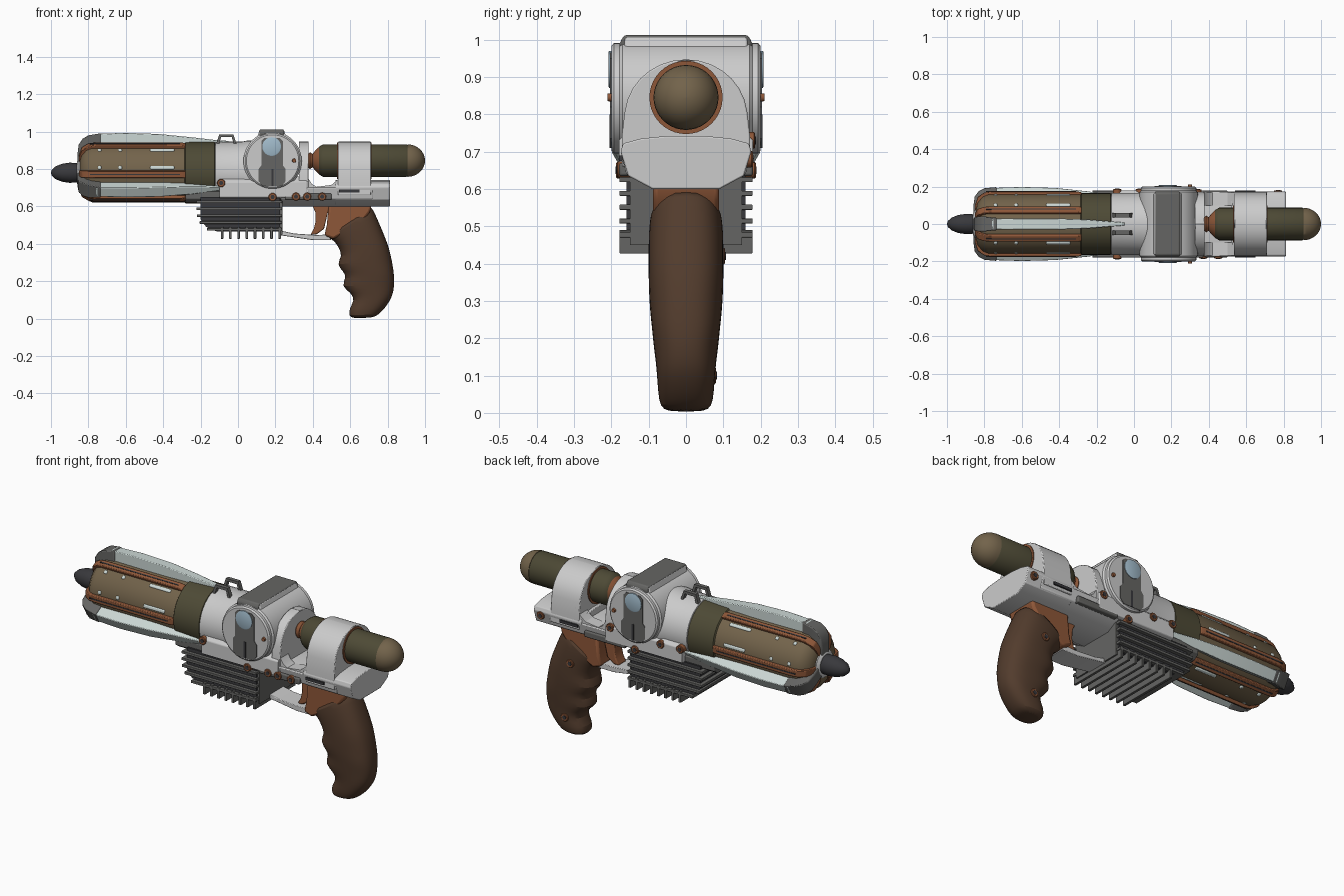
import bpy, bmesh
from math import sin, cos, pi, radians

def material(name, r, g, b):
    m = bpy.data.materials.new(name)
    m.diffuse_color = (r, g, b, 1)
    return m

TAN = material("tan", .17, .125, .07)
OLIVE = material("olive", .075, .068, .036)
COPPER = material("copper", .27, .095, .04)
BROWN = material("brown", .085, .045, .026)
DARK = material("dark", .04, .04, .045)
PALE = material("pale", .6, .68, .66)
BLUE = material("glass", .36, .5, .6)
STEEL = material("steel", .13, .13, .125)
AXIS = .78      # barrel axis height
TANK = .845     # rear cylinder axis height

def loft(name, rings, mat=None, bevel=0, subsurf=0):
    """Skin a list of point rings and cap both ends."""
    bm = bmesh.new()
    vs = [[bm.verts.new(p) for p in ring] for ring in rings]
    n = len(rings[0])
    for a, b in zip(vs, vs[1:]):
        for i in range(n):
            j = (i + 1) % n
            bm.faces.new((a[i], a[j], b[j], b[i]))
    bm.faces.new(vs[0][::-1])
    bm.faces.new(vs[-1])
    bmesh.ops.recalc_face_normals(bm, faces=bm.faces)
    me = bpy.data.meshes.new(name)
    bm.to_mesh(me)
    bm.free()
    ob = bpy.data.objects.new(name, me)
    bpy.context.collection.objects.link(ob)
    if mat:
        me.materials.append(mat)
    if bevel:
        mod = ob.modifiers.new("bevel", "BEVEL")
        mod.width, mod.segments, mod.limit_method = bevel, 2, "ANGLE"
    if subsurf:
        mod = ob.modifiers.new("smooth", "SUBSURF")
        mod.levels = mod.render_levels = subsurf
    return ob

def side(name, pts, y0, y1, mat=None, bevel=0):      # x-z profile pushed along y
    return loft(name, [[(x, y, z) for x, z in pts] for y in (y0, y1)], mat, bevel)

def section(name, half, x0, x1, mat=None, bevel=0):  # mirrored y-z profile pushed along x
    pts = half + [(-y, z) for y, z in reversed(half)]
    return loft(name, [[(x, y, z) for y, z in pts] for x in (x0, x1)], mat, bevel)

def box(name, x0, x1, y0, y1, z0, z1, mat=None, bevel=0):
    return side(name, [(x0, z0), (x1, z0), (x1, z1), (x0, z1)], y0, y1, mat, bevel)

def lathe(name, prof, cz, mat=None, n=40):           # turned about an x axis
    return loft(name, [[(x, max(r, .001) * sin(2*pi*i/n), cz + max(r, .001) * cos(2*pi*i/n))
                        for i in range(n)] for x, r in prof], mat)

def disc(name, x, z, prof, mat=None, n=40):          # turned about a y axis
    return loft(name, [[(x + r * cos(2*pi*i/n), y, z + r * sin(2*pi*i/n))
                        for i in range(n)] for y, r in prof], mat)

def around(name, sects, deg, mat=None, bevel=0):
    """Bar of sections (x, inner r, outer r, half width) at an angle about the barrel."""
    a = radians(deg)
    def p(x, r, t):
        return (x, r * sin(a) + t * cos(a), AXIS + r * cos(a) - t * sin(a))
    return loft(name, [[p(x, ri, -w), p(x, ri, w), p(x, ro, w), p(x, ro, -w)]
                       for x, ri, ro, w in sects], mat, bevel)

# Barrel, nose and collars
lathe("nose", [(-1, 0), (-.995, .016), (-.975, .034), (-.94, .048), (-.9, .054),
               (-.86, .052), (-.82, .045)], AXIS, DARK, 32)
lathe("nose_collar", [(-.86, .06), (-.85, .075), (-.82, .085)], AXIS)
lathe("barrel", [(-.845, .08), (-.835, .115), (-.81, .145), (-.78, .158), (-.27, .158)], AXIS, TAN)
lathe("barrel_sleeve", [(-.285, .158), (-.28, .165), (-.125, .165), (-.12, .158)], AXIS, OLIVE)
lathe("receiver_tube", [(-.125, .155), (-.12, .166), (.02, .166), (.05, .172), (.1, .172)], AXIS)

# Three pale fins with grey tips, paired copper rails, panel studs
for k in range(3):
    a = 120 * k
    around(f"fin_{k}", [(-.76, .1, .208, .028), (-.6, .1, .213, .03), (-.42, .11, .207, .03),
                        (-.25, .13, .19, .024), (-.12, .15, .175, .013), (-.05, .16, .17, .008)],
           a, PALE, .004)
    around(f"fin_tip_{k}", [(-.858, .04, .1, .03), (-.852, .04, .15, .036), (-.83, .04, .182, .04),
                            (-.8, .06, .2, .04), (-.735, .1, .211, .033)], a, STEEL, .006)
    for s in (-1, 1):
        around(f"rail_{k}_{s}", [(-.85, .05, .1, .016), (-.835, .08, .145, .018),
                                 (-.8, .13, .168, .019), (-.76, .14, .174, .019),
                                 (-.3, .14, .174, .019), (-.28, .14, .168, .019)],
               a + s * 27, COPPER, .004)
        around(f"rail_groove_{k}_{s}", [(-.79, .13, .176, .003), (-.31, .13, .176, .003)],
               a + s * 27, DARK)
        b = a + s * 80
        for x0, x1 in ((-.75, -.73), (-.64, -.62), (-.47, -.34)):
            around(f"panel_slot_{k}_{s}_{x0}", [(x0, .14, .162, .01), (x1, .14, .162, .01)],
                   b, PALE, .006)

# Twin carry loops on the receiver
for y in (-.047, .047):
    for n, pts in (("front", [(-.125, .91), (-.1, .985), (-.09, .972), (-.108, .91)]),
                   ("top", [(-.1, .985), (-.025, .985), (-.032, .97), (-.092, .97)]),
                   ("rear", [(-.025, .985), (0, .91), (-.016, .91), (-.034, .972)])):
        side(f"loop_{n}_{y}", pts, y - .011, y + .011, STEEL)

# Round central housing with side dials
disc("housing", .185, .843, [(-.178, .148), (-.17, .156), (.17, .156), (.178, .148)], n=48)
section("housing_cap", [(.15, .88), (.176, .9), (.176, .995), (.165, 1.012)], .115, .245, STEEL, .006)
side("housing_shoulder", [(.09, .93), (.115, 1.008), (.245, 1.008), (.275, .93)], -.165, .165, None, .006)
for s in (-1, 1):
    disc(f"dial_{s}", .185, .843, [(s*.16, .148), (s*.193, .148), (s*.2, .14)], n=48)
    side(f"dial_panel_{s}", [(.11, .735), (.13, .71), (.235, .71), (.255, .735), (.255, .8), (.24, .82),
                             (.24, .95), (.225, .965), (.14, .965), (.125, .95), (.125, .82), (.11, .8)],
         s*.19, s*.203, STEEL)
    box(f"dial_slot_{s}", .178, .19, s*.195, s*.205, .71, .8, DARK)
    disc(f"dial_window_{s}", .18, .92, [(s*.19, .05), (s*.206, .05), (s*.208, .045)], BLUE)
    disc(f"dial_pin_{s}", .3, .845, [(s*.19, .012), (s*.21, .01)], COPPER, 12)

# Lower frame
section("frame_main", [(.09, .6), (.16, .64), (.175, .7), (.16, .705)], .23, .72, None, .004)
section("frame_front", [(.13, .635), (.18, .65), (.18, .73), (.15, .76)], -.1, .37, None, .004)
section("frame_rail", [(.12, .62), (.15, .64), (.15, .68), (.1, .69)], -.28, .25, STEEL, .004)
rear = [(.09, .6), (.155, .635), (.175, .7), (.168, .722), (.12, .735), (.05, .742)]
section("frame_rear", rear, .52, .812, None, .004)

# Saddle plates that hold the rear cylinder
dome = [(.172, .66), (.172, .74)] + [(.165 * cos(t), .79 + .157 * sin(t))
                                     for t in [radians(6 + 12 * i) for i in range(8)]]
section("front_saddle", dome, .325, .378, None, .004)
section("rear_saddle", dome, .535, .71, None, .004)
for s in (-1, 1):
    side(f"saddle_web_{s}", [(.37, .68), (.56, .68), (.56, .78), (.53, .74), (.5, .715), (.42, .705),
                             (.395, .72), (.37, .76)], s*.1, s*.168)
    box(f"frame_strip_{s}", .54, .65, s*.16, s*.18, .675, .69, DARK)
    box(f"side_plate_{s}", .25, .5, s*.15, s*.179, .635, .67, STEEL, .006)

# Rear cylinder
lathe("tank_neck", [(.37, .03), (.385, .045), (.4, .035), (.42, .035)], TANK, COPPER, 24)
lathe("tank_nozzle", [(.395, .03), (.41, .05), (.43, .07), (.455, .086)], TANK, COPPER)
lathe("tank", [(.425, .062), (.435, .075), (.455, .087), (.9, .087), (.905, .084)], TANK, OLIVE)
lathe("tank_dome", [(.905, .087)] + [(.905 + .095 * sin(t), .087 * cos(t))
                                     for t in [pi / 2 * i / 8 for i in range(9)]], TANK, TAN)
lathe("tank_lining", [(.53, .098), (.715, .098)], TANK, COPPER)

# Cooling block with side fins and bottom teeth
side("cooler_core", [(-.2, .65), (-.2, .53), (-.17, .49), (-.11, .465), (.225, .465), (.225, .65)],
     -.16, .16, DARK)
for i, x0 in enumerate((-.222, -.222, -.22, -.205, -.165)):
    z = .625 - i * .037
    box(f"cooler_fin_{i}", x0, .235, -.178, .178, z - .007, z + .007, STEEL, .002)
for i in range(8):
    x = -.085 + i * .044
    box(f"cooler_tooth_{i}", x - .007, x + .007, -.178, .178, .427, .49, STEEL, .002)
box("cooler_back", .222, .238, -.15, .15, .45, .63, STEEL)

# Trigger, guard and collar
side("trigger_guard", [(.23, .47), (.3, .455), (.42, .447), (.48, .45), (.5, .42), (.4, .42),
                       (.3, .435), (.23, .445)], -.06, .06, None, .003)
side("trigger", [(.395, .61), (.413, .57), (.415, .52), (.405, .48), (.388, .45), (.42, .45),
                 (.46, .48), (.49, .61)], -.035, .035, COPPER, .006)
side("grip_collar", [(.485, .61), (.715, .61), (.705, .57), (.66, .51), (.51, .425), (.462, .445),
                     (.475, .5)], -.088, .088, COPPER, .012)

# Grip: slanted superellipse rings (front x, z, back x, z, half width)
grip = [(.472, .44, .712, .6, .09), (.478, .434, .72, .59, .098), (.517, .415, .752, .52, .101),
        (.54, .375, .785, .44, .101), (.557, .335, .808, .38, .101), (.524, .29, .824, .31, .099),
        (.565, .25, .832, .26, .095), (.578, .22, .836, .22, .091), (.55, .172, .837, .18, .087),
        (.602, .14, .829, .13, .081), (.625, .10, .812, .095, .078), (.592, .052, .785, .055, .075),
        (.594, .014, .75, .02, .07), (.61, .002, .72, .004, .05)]
def grip_ring(fx, fz, bx, bz, w, n=24):
    ring = []
    for i in range(n):
        c, s = cos(2*pi*i/n), sin(2*pi*i/n)
        u = .5 + .5 * abs(c) ** .8 * (1 if c > 0 else -1)
        v = abs(s) ** .8 * (1 if s > 0 else -1)
        ring.append((fx + (bx - fx) * u, w * v, fz + (bz - fz) * u))
    return ring
loft("grip", [grip_ring(*g) for g in grip], BROWN, subsurf=1)

# Bolts: (x, z, surface y, side)
bolts = [(.185, .65, .18, -1), (.185, .65, .18, 1), (-.09, .725, .18, -1), (-.09, .725, .18, 1),
         (.31, .652, .178, -1), (.37, .652, .178, -1), (.45, .652, .178, -1), (.77, .68, .172, 1),
         (.34, .73, .178, 1), (.03, .72, .18, 1), (.64, .42, .098, 1), (.69, .1, .074, 1)]
for i, (x, z, y, s) in enumerate(bolts):
    disc(f"bolt_ring_{i}", x, z, [(s*(y - .03), .022), (s*(y + .004), .022), (s*(y + .007), .019)], COPPER, 16)
    disc(f"bolt_head_{i}", x, z, [(s*(y - .02), .012), (s*(y + .009), .012)], DARK, 6)

# Smooth rounded surfaces, keep hard edges
bpy.ops.object.select_all(action="SELECT")
bpy.context.view_layer.objects.active = bpy.data.objects["grip"]
bpy.ops.object.shade_smooth_by_angle(angle=radians(32))
